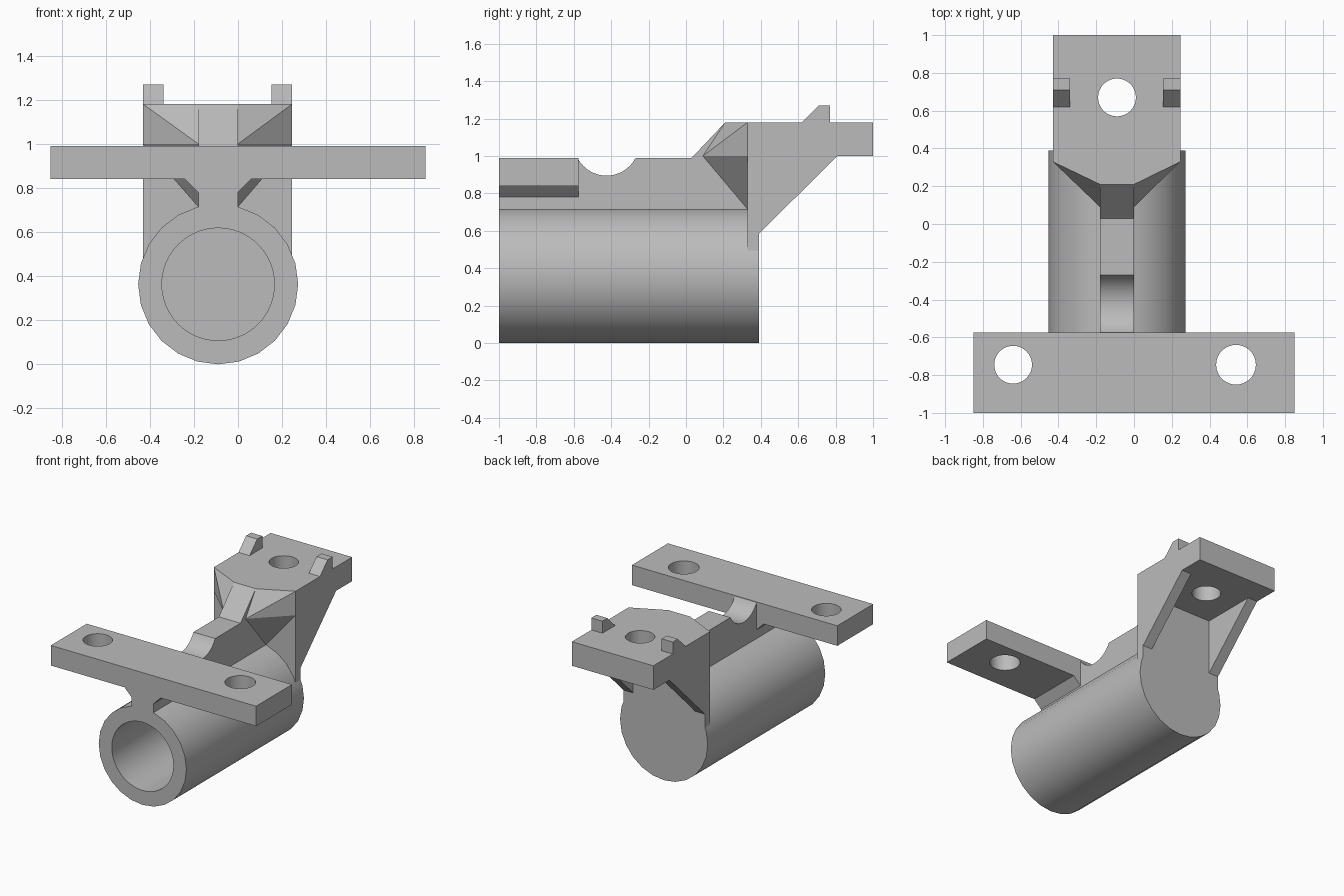
import bpy
import bmesh
import math
from mathutils import Vector

default_cube = bpy.data.objects.get("Cube")
if default_cube:
    bpy.data.objects.remove(default_cube, do_unlink=True)

grey = bpy.data.materials.new("plain grey")
grey.use_nodes = True
GREY = (0.5, 0.5, 0.5, 1)
grey.diffuse_color = GREY
grey.node_tree.nodes["Principled BSDF"].inputs["Base Color"].default_value = GREY

CX = -0.09                     # centre line of the tube
RIB_L, RIB_R = -0.18, 0.0      # sides of the rib
SIDE_L, SIDE_R = -0.43, 0.245  # sides of the bracket


def finish(name, bm):
    bmesh.ops.recalc_face_normals(bm, faces=bm.faces)
    mesh = bpy.data.meshes.new(name)
    bm.to_mesh(mesh)
    bm.free()
    mesh.materials.append(grey)
    obj = bpy.data.objects.new(name, mesh)
    bpy.context.collection.objects.link(obj)
    return obj


def prism(name, profile, axis, lo, hi):
    """Extrude a closed 2D profile along one axis, from lo to hi."""
    def place(p, t):
        c = list(p)
        c.insert("xyz".index(axis), t)
        return Vector(c)
    bm = bmesh.new()
    face = bm.faces.new([bm.verts.new(place(p, lo)) for p in profile])
    new = bmesh.ops.extrude_face_region(bm, geom=[face])["geom"]
    step = place((0, 0), hi - lo)
    bmesh.ops.translate(bm, vec=step, verts=[v for v in new if isinstance(v, bmesh.types.BMVert)])
    return finish(name, bm)


def circle(a, b, r, sides):
    return [(a + r * math.sin(i * math.tau / sides), b + r * math.cos(i * math.tau / sides))
            for i in range(sides)]


def rect(a0, a1, b0, b1):
    return [(a0, b0), (a1, b0), (a1, b1), (a0, b1)]


def activate(obj):
    bpy.ops.object.select_all(action="DESELECT")
    obj.select_set(True)
    bpy.context.view_layer.objects.active = obj


def cut(obj, cutter):
    mod = obj.modifiers.new("hole", "BOOLEAN")
    mod.operation = "DIFFERENCE"
    mod.solver = "EXACT"
    mod.object = cutter
    activate(obj)
    bpy.ops.object.modifier_apply(modifier=mod.name)
    bpy.data.objects.remove(cutter, do_unlink=True)


def smooth(obj):
    activate(obj)
    bpy.ops.object.shade_smooth_by_angle(angle=math.radians(30))


# Tube, closed at the back
tube = prism("tube", circle(CX, 0.363, 0.363, 24), "y", -1, 0.39)
cut(tube, prism("bore_cutter", circle(CX, 0.363, 0.255, 64), "y", -1.1, 0.33))
smooth(tube)

# Rib along the top of the tube, with a round notch and a ramp at the back
half = math.asin(0.155 / 0.174)
notch = [(-0.425 + 0.174 * math.sin(a), 1.069 - 0.174 * math.cos(a))
         for a in (half * (i / 8 - 1) for i in range(17))]
rib = prism("rib", [(-1, 0.67), (-1, 0.99)] + notch
            + [(0.03, 0.99), (0.21, 1.18), (0.36, 1.18), (0.36, 0.67)], "x", RIB_L, RIB_R)
smooth(rib)

# Crossbar with chamfered root and two bolt holes
bar = prism("crossbar", [(-0.85, 0.84), (RIB_L - 0.06, 0.84), (RIB_L, 0.78), (RIB_R, 0.78),
                         (RIB_R + 0.06, 0.84), (0.85, 0.84), (0.85, 0.99), (-0.85, 0.99)],
            "y", -1, -0.575)
for x, r in ((-0.64, 0.1), (0.54, 0.105)):
    cut(bar, prism("bolt_cutter", circle(x, -0.745, r, 48), "z", 0.7, 1.1))
smooth(bar)

# Rear plate with its hole, and the wall that carries it
plate = prism("rear_plate", rect(SIDE_L, SIDE_R, 0.33, 1.0), "z", 1.0, 1.18)
cut(plate, prism("plate_cutter", circle(CX, 0.67, 0.1, 48), "z", 0.9, 1.3))
smooth(plate)
prism("rear_wall", rect(SIDE_L, SIDE_R, 0.33, 0.39), "z", 0.4, 1.0)

# Gussets, tabs and front flares on both sides
gusset = [(0.39, 0.585), (0.81, 1.0), (0.39, 1.0)]
tab = [(0.62, 1.18), (0.71, 1.27), (0.77, 1.27), (0.77, 1.18)]
for side, outer, inner, sign in (("right", SIDE_L, RIB_L, 1), ("left", SIDE_R, RIB_R, -1)):
    prism(side + "_gusset", gusset, "x", outer, outer + sign * 0.08)
    prism(side + "_tab", tab, "x", outer, outer + sign * 0.092)
    bm = bmesh.new()
    for co in ((outer, 0.33, 1.18), (outer, 0.33, 1.0), (inner, 0.09, 1.0),
               (inner, 0.21, 1.18), (inner, 0.33, 0.715), (inner, 0.33, 1.18)):
        bm.verts.new(co)
    bmesh.ops.convex_hull(bm, input=bm.verts)
    finish(side + "_flare", bm)
